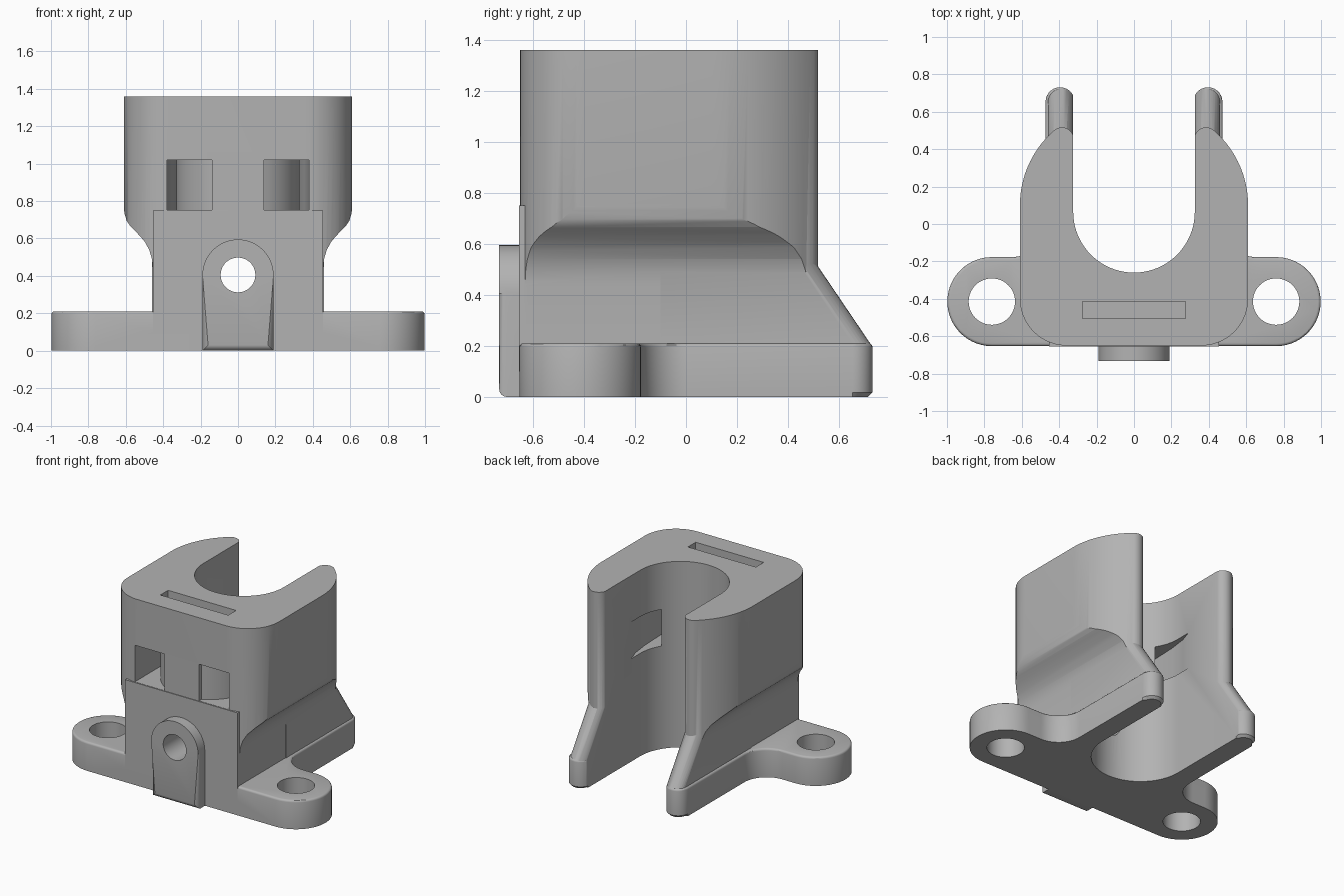
import bpy, bmesh
from math import sin, cos, radians, pi
from mathutils import Matrix

cube = bpy.data.objects.get("Cube")
if cube:
    bpy.data.objects.remove(cube, do_unlink=True)

grey = bpy.data.materials.new("plain grey plastic")
grey.use_nodes = True
grey.diffuse_color = (0.45, 0.45, 0.45, 1)
grey.node_tree.nodes["Principled BSDF"].inputs["Base Color"].default_value = grey.diffuse_color


def arc(cx, cy, r, a0, a1, n=14):
    steps = [radians(a0 + (a1 - a0) * i / n) for i in range(n + 1)]
    return [(cx + r * cos(a), cy + r * sin(a)) for a in steps]


def mirrored(half):
    return half + [(-x, y) for x, y in reversed(half)]


def prism(name, outline, lo, hi, axis="z", rounding=()):
    """Extrude an outline along z or y; round the rims listed as (end, size, segments)."""
    bm = bmesh.new()
    rings = [[bm.verts.new((x, y, h)) for x, y in outline] for h in (lo, hi)]
    n = len(outline)
    bm.faces.new(rings[0][::-1])
    bm.faces.new(rings[1])
    for i in range(n):
        j = (i + 1) % n
        bm.faces.new((rings[0][i], rings[0][j], rings[1][j], rings[1][i]))
    for end, size, segments in rounding:
        rim = [e for e in bm.edges if all(abs(v.co.z - end) < 1e-5 for v in e.verts)]
        bmesh.ops.bevel(bm, geom=rim, offset=size, segments=segments,
                        profile=0.5, affect="EDGES", clamp_overlap=True)
    if axis == "y":
        # The outline's second coordinate becomes height, the extrusion runs backward
        bmesh.ops.transform(bm, matrix=Matrix.Rotation(pi / 2, 4, "X"), verts=bm.verts)
    return finish(name, bm)


def finish(name, bm):
    bmesh.ops.recalc_face_normals(bm, faces=bm.faces)
    mesh = bpy.data.meshes.new(name)
    bm.to_mesh(mesh)
    bm.free()
    mesh.materials.append(grey)
    obj = bpy.data.objects.new(name, mesh)
    bpy.context.collection.objects.link(obj)
    return obj


def combine(target, tool, operation):
    mod = target.modifiers.new(tool.name, "BOOLEAN")
    mod.object, mod.operation, mod.solver = tool, operation, "EXACT"
    bpy.ops.object.select_all(action="DESELECT")
    bpy.context.view_layer.objects.active = target
    target.select_set(True)
    bpy.ops.object.modifier_apply(modifier=mod.name)
    bpy.data.objects.remove(tool, do_unlink=True)


def sloped_leg(name, cx):
    """Rear rib whose rounded end leans forward with height."""
    bm = bmesh.new()
    rings = []
    for z, end in ((0.1, 0.725), (0.205, 0.725), (0.8, 0.322)):
        outline = [(cx + 0.07, -0.1)] + arc(cx, end - 0.07, 0.07, 0, 180) + [(cx - 0.07, -0.1)]
        rings.append([bm.verts.new((x, y, z)) for x, y in outline])
    for a, b in zip(rings, rings[1:]):
        for i in range(len(a)):
            j = (i + 1) % len(a)
            bm.faces.new((a[i], a[j], b[j], b[i]))
    bm.faces.new(rings[0])
    bm.faces.new(rings[-1])
    return finish(name, bm)


# Clamp body: plan outline trimmed to a narrower waist
plan = mirrored(arc(0.36, -0.4, 0.25, -90, 0) + arc(0.08, 0.1, 0.53, 0, 47, 18)
                + arc(0.385, 0.455, 0.062, 49, 180))
body = prism("clamp_holder", plan, 0.1, 1.36, rounding=[(1.36, 0.04, 4)])
waist = mirrored([(0.455, 0), (0.455, 0.44), (0.46, 0.49), (0.475, 0.54), (0.5, 0.585),
                  (0.54, 0.63), (0.575, 0.665), (0.595, 0.695), (0.606, 0.73),
                  (0.612, 0.77), (0.612, 1.5)])
combine(body, prism("waist_trim", waist, -1, 1, "y"), "INTERSECT")

# Base plate with two mounting ears and rear feet
base_plan = mirrored(arc(0.76, -0.415, 0.238, -90, 90, 28) + arc(0.655, 0.003, 0.18, -90, -180)
                     + arc(0.395, 0.653, 0.078, 0, 180))
base = prism("base_plate", base_plan, 0, 0.21, rounding=[(0, 0.02, 1), (0.21, 0.015, 3)])
combine(body, base, "UNION")
for side in (1, -1):
    combine(body, sloped_leg("sloped_leg", side * 0.39), "UNION")

# Flat front plate and the arched screw boss
plate = [(0.455, 0.1), (0.455, 0.75), (-0.455, 0.75), (-0.455, 0.1)]
combine(body, prism("front_plate", plate, 0.615, 0.655, "y"), "UNION")
boss = [(-0.19, 0), (0.19, 0)] + arc(0, 0.405, 0.19, 0, 180, 24)
combine(body, prism("screw_boss", boss, 0.6, 0.732, "y", [(0.732, 0.03, 4)]), "UNION")

# U-shaped bore open to the rear
bore = [(0.325, 1), (-0.325, 1)] + arc(0, 0.065, 0.325, 180, 360, 40)
combine(body, prism("bore_cut", bore, -0.5, 2), "DIFFERENCE")

# Ear holes, boss hole and top slot
for side in (1, -1):
    combine(body, prism("ear_hole_cut", arc(side * 0.76, -0.415, 0.124, 0, 352.5, 47),
                        -0.5, 0.5), "DIFFERENCE")
combine(body, prism("boss_hole_cut", arc(0, 0.405, 0.093, 0, 350, 35), 0, 1, "y"), "DIFFERENCE")
slot = [(0.275, -0.505), (0.275, -0.415), (-0.275, -0.415), (-0.275, -0.505)]
combine(body, prism("top_slot_cut", slot, 1.06, 1.5), "DIFFERENCE")

# Strap channels curving from the front face into the bore
channel = ([(0.14, -0.7), (0.38, -0.7), (0.38, -0.25), (0.372, -0.05), (0.355, 0.08), (0.325, 0.17),
            (0.27, 0.17), (0.27, -0.1), (0.31, -0.2)]
           + arc(0, -0.32, 0.33, 0, -65, 16))
for side in (1, -1):
    combine(body, prism("strap_channel_cut", [(side * x, y) for x, y in channel],
                        0.752, 1.02), "DIFFERENCE")

bpy.ops.object.select_all(action="DESELECT")
body.select_set(True)
bpy.context.view_layer.objects.active = body
bpy.ops.object.shade_smooth_by_angle(angle=radians(30))
